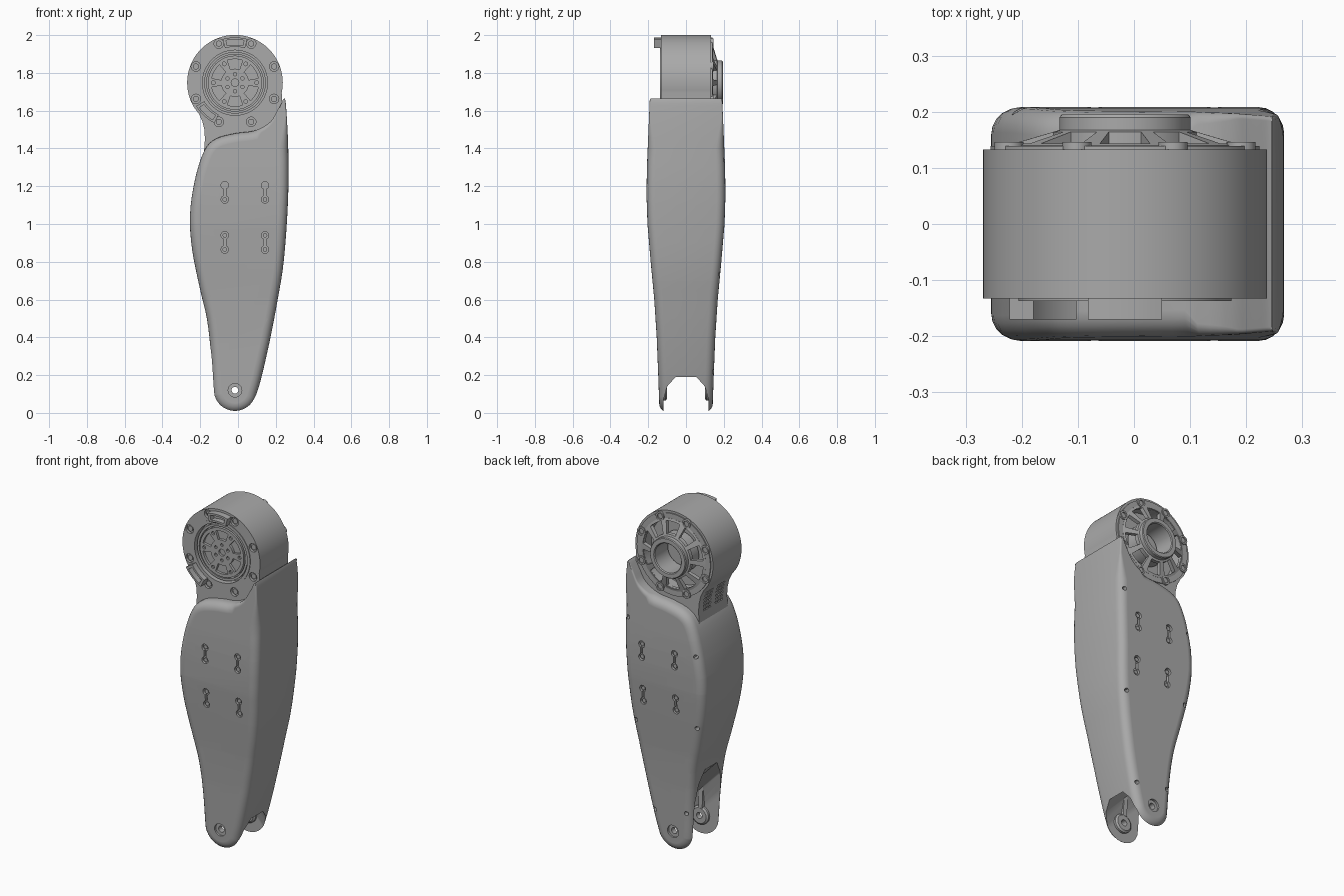
import bpy, bmesh
from math import sin, cos, pi, radians
from mathutils import Vector

if "Cube" in bpy.data.objects:
    bpy.data.objects.remove(bpy.data.objects["Cube"])

metal = bpy.data.materials.new("grey metal")
metal.use_nodes = True
GREY = (0.4, 0.4, 0.4, 1)
metal.diffuse_color = GREY
metal.node_tree.nodes["Principled BSDF"].inputs["Base Color"].default_value = GREY

CX, CZ, PZ = -0.016, 1.748, 0.12      # hub axis and lower pivot
HALF = 0.133                          # half depth of the hub


def finish(bm, name):
    bmesh.ops.recalc_face_normals(bm, faces=bm.faces)
    mesh = bpy.data.meshes.new(name)
    bm.to_mesh(mesh)
    bm.free()
    obj = bpy.data.objects.new(name, mesh)
    bpy.context.collection.objects.link(obj)
    mesh.materials.append(metal)
    return obj


def bridge(bm, rings, close=False):
    n = len(rings[0])
    pairs = list(zip(rings, rings[1:])) + ([(rings[-1], rings[0])] if close else [])
    for a, b in pairs:
        for i in range(n):
            bm.faces.new((a[i], a[(i + 1) % n], b[(i + 1) % n], b[i]))


def prism(bm, pts, y0, y1):
    rings = [[bm.verts.new((x, y, z)) for x, z in pts] for y in (y0, y1)]
    bridge(bm, rings)
    bm.faces.new(rings[0])
    bm.faces.new(rings[1])


def arc(x, z, r, a0, a1, n):
    return [(x + r * cos(radians(a0 + (a1 - a0) * i / n)),
             z + r * sin(radians(a0 + (a1 - a0) * i / n))) for i in range(n + 1)]


def disc(bm, x, z, r, y0, y1, n=24):
    prism(bm, arc(x, z, r, 0, 360, n)[:-1], y0, y1)


def sector(bm, r0, r1, mid, half, y0, y1):
    prism(bm, arc(CX, CZ, r1, mid - half, mid + half, 8)
          + arc(CX, CZ, r0, mid + half, mid - half, 8), y0, y1)


def lathe(name, profile, x=CX, z=CZ, n=96):
    bm = bmesh.new()
    rings = [[bm.verts.new((x + r * cos(2 * pi * i / n), y, z + r * sin(2 * pi * i / n)))
              for i in range(n)] for r, y in profile]
    bridge(bm, rings, True)
    return finish(bm, name)


def cut(obj, bm):
    tool = finish(bm, "cutter")
    tool.hide_render = True
    mod = obj.modifiers.new("cut", "BOOLEAN")
    mod.operation, mod.solver, mod.object = "DIFFERENCE", "EXACT", tool
    bpy.context.view_layer.update()
    mesh = bpy.data.meshes.new_from_object(
        obj.evaluated_get(bpy.context.evaluated_depsgraph_get()))
    obj.modifiers.clear()
    obj.data = mesh
    bpy.data.objects.remove(tool)


def depth(z):
    table = [(-1, .14), (0, .14), (.2, .147), (.4, .155), (.6, .168), (.8, .187),
             (1, .204), (1.15, .209), (1.3, .207), (1.7, .19)]
    for (a, ta), (b, tb) in zip(table, table[1:]):
        if z <= b:
            return ta + (tb - ta) * (z - a) / (b - a)
    return .19


# Leg shell: smooth outline with a rounded rim, tapered in depth
ctrl = [(-.18, 1.385), (-.228, 1.235), (-.254, 1.05), (-.243, .865), (-.2, .65),
        (-.164, .495), (-.143, .31)] + arc(CX, PZ, .117, 180, 350, 8) + [
        (.127, .2), (.17, .39), (.21, .6), (.243, .81), (.265, 1.13), (.266, 1.4),
        (.256, 1.6), (.25, 1.655), (.241, 1.66), (.21, 1.605), (.17, 1.54),
        (.09, 1.495), (-.016, 1.48), (-.12, 1.45)]
P = [Vector(p) for p in ctrl]
N = len(P)
outline = []
for i in range(N):
    a, b, c, d = P[i - 1], P[i], P[(i + 1) % N], P[(i + 2) % N]
    for k in range(4):
        t = k / 4
        outline.append(.5 * (2 * b + (c - a) * t + (2 * a - 5 * b + 4 * c - d) * t * t
                             + (3 * b - a - 3 * c + d) * t ** 3))
M = len(outline)


def rim(sign, step):
    ring, ang = [], min(step, 5) * pi / 10
    for i, p in enumerate(outline):
        t = (outline[(i + 1) % M] - outline[i - 1]).normalized()
        r = .045
        if p.x > .1:
            r -= .037 * min(1, max(0, (p.y - 1.4) / .16))
        d = r * (1 - cos(ang)) + (.003 if step == 6 else 0)
        q = p + Vector((-t.y, t.x)) * d
        ring.append((q.x, sign * (.2 - r * (1 - sin(ang))), q.y))
    return ring


bm = bmesh.new()
rows = [rim(-1, s) for s in range(6, -1, -1)] + [rim(1, s) for s in range(7)]
rings = [[bm.verts.new(v) for v in row] for row in rows]
bridge(bm, rings)
bm.faces.new(rings[0])
bm.faces.new(rings[-1])
for k in range(1, 14):
    bmesh.ops.bisect_plane(bm, geom=bm.verts[:] + bm.edges[:] + bm.faces[:],
                           plane_co=(0, 0, k / 10), plane_no=(0, 0, 1))
for v in bm.verts:
    v.co.y += (depth(v.co.z) - .2) * (1 if v.co.y > 0 else -1)
shell = finish(bm, "leg_shell")

# Fork opening, rising toward one side
half = [(.12, -.4), (.12, .02), (.1, .12), (.055, .185)]
section = half + [(-y, z) for y, z in reversed(half)]
bm = bmesh.new()
rings = [[bm.verts.new((x, y, z + lift)) for y, z in section]
         for x, lift in ((-.35, .5), (.13, 0), (.35, -.05))]
bridge(bm, rings)
bm.faces.new(rings[0])
bm.faces.new(rings[-1])
cut(shell, bm)

# Fastener slots, edge screw holes and pivot bore
bm = bmesh.new()
for s in (-1, 1):
    for x in (-.07, .143):
        for z in (.865, 1.13):
            y = s * (depth(z) - .014)
            prism(bm, arc(x, z, .02, 110, 430, 16) + arc(x, z + .075, .02, -70, 250, 16),
                  y, s * .3)
    disc(bm, CX, PZ, .036, s * (depth(PZ) - .012), s * .3)
for x, z in ((.235, 1.34), (.2, .735), (.1, .22), (-.205, 1.22), (-.2, .79), (-.105, .25)):
    disc(bm, x, z, .012, depth(z) - .045, .3, 12)
cut(shell, bm)
bm = bmesh.new()
disc(bm, CX, PZ, .018, -.3, .3)
cut(shell, bm)

# Slot screws, pivot bosses and inner ribs
bm = bmesh.new()
for s in (-1, 1):
    for x in (-.07, .143):
        for z in (.865, .94, 1.13, 1.205):
            disc(bm, x, z, .012, s * (depth(z) - .02), s * (depth(z) - .006), 12)
finish(bm, "slot_screws")
for s, side in ((-1, "front"), (1, "back")):
    lathe(side + "_pivot_boss", [(.018, s * .1), (.045, s * .1), (.055, s * .108),
                                 (.055, s * .128), (.018, s * .128)], z=PZ, n=32)
    bm = bmesh.new()
    prism(bm, [(-.035, .165), (-.01, .165), (-.02, .42), (-.045, .42)], s * .1, s * .125)
    finish(bm, side + "_inner_rib")

# Hub housing with neck
bm = bmesh.new()
prism(bm, arc(CX, CZ, .253, -12, 212, 72)
      + [(-.208, 1.585), (-.189, 1.545), (-.178, 1.5), (-.175, 1.45), (-.18, 1.38),
         (-.17, 1.33), (.22, 1.33), (.235, 1.6)], -HALF, HALF)
housing = finish(bm, "hub_housing")
bm = bmesh.new()
disc(bm, CX, CZ, .172, -.2, -.095, 96)
disc(bm, CX, CZ, .2, .06, .2, 96)
for k in range(8):
    a = radians(22.5 + 45 * k)
    disc(bm, CX + .224 * cos(a), CZ + .224 * sin(a), .025, -.2, -.118)
# Neck vents
for row in range(6):
    for col in (-.09, -.065, -.04, .02, .045, .07):
        z = 1.44 + row * .021
        prism(bm, [(-.3, z), (-.167, z), (-.167, z + .011), (-.3, z + .011)], col, col + .018)
cut(housing, bm)

# Front output disc
lathe("front_ring", [(.172, -.137), (.19, -.137), (.19, -.12), (.172, -.12)])
lathe("inner_ring", [(.15, -.124), (.163, -.124), (.163, -.09), (.15, -.09)])
bm = bmesh.new()
disc(bm, CX, CZ, .143, -.128, -.09, 96)
rotor = finish(bm, "output_disc")
bm = bmesh.new()
for k in range(6):
    sector(bm, .074, .125, 30 + 60 * k, 19, -.2, -.113)
    a = radians(60 * k)
    disc(bm, CX + .115 * cos(a), CZ + .115 * sin(a), .01, -.2, -.115, 12)
    a = radians(60 * k + 30)
    disc(bm, CX + .045 * cos(a), CZ + .045 * sin(a), .009, -.2, -.115, 12)
disc(bm, CX, CZ, .02, -.2, -.115)
cut(rotor, bm)

# Front connector sockets
for name, mid in (("top_socket", 90), ("lower_socket", 227)):
    bm = bmesh.new()
    sector(bm, .19, .24, mid, 16, -.17, -.12)
    socket = finish(bm, name)
    bm = bmesh.new()
    sector(bm, .201, .229, mid, 12, -.2, -.138)
    cut(socket, bm)

# Back cover: spoked cone, rim and raised centre ring
cover = lathe("back_spoked_cover", [(.21, .14), (.115, .168), (.115, .145), (.21, .115)])
bm = bmesh.new()
for k in range(10):
    sector(bm, .128, .197, 18 + 36 * k, 13, .05, .25)
cut(cover, bm)
lathe("back_rim", [(.196, .12), (.196, .139), (.24, .139), (.24, .12)])
lathe("back_centre_ring", [(.085, .07), (.085, .19), (.09, .195), (.113, .195),
                           (.117, .19), (.117, .07)])

# Hub bolts
bm = bmesh.new()
for k in range(8):
    a = radians(22.5 + 45 * k)
    x, z = CX + .224 * cos(a), CZ + .224 * sin(a)
    disc(bm, x, z, .016, -.126, -.11, 16)
    disc(bm, x, z, .026, .12, .146)
bolts = finish(bm, "hub_bolts")
bm = bmesh.new()
for k in range(8):
    a = radians(22.5 + 45 * k)
    disc(bm, CX + .224 * cos(a), CZ + .224 * sin(a), .016, .136, .2, 16)
cut(bolts, bm)

# Smooth shading with sharp edges
bpy.ops.object.select_all(action="DESELECT")
for obj in bpy.context.collection.objects:
    if obj.type == "MESH":
        obj.select_set(True)
        bpy.context.view_layer.objects.active = obj
bpy.ops.object.shade_smooth_by_angle(angle=radians(30))
